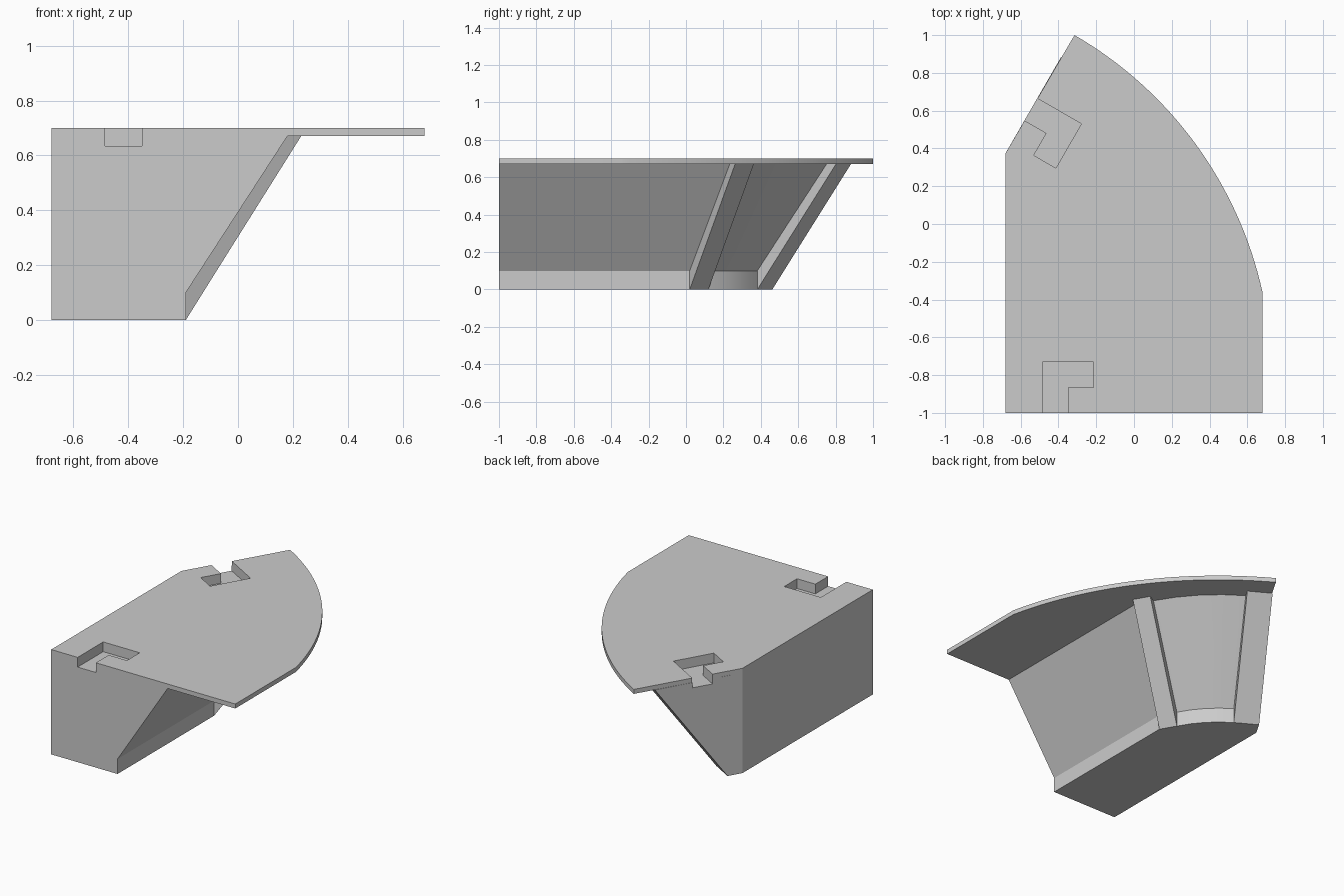
import bpy, bmesh
from math import radians, sin, cos, atan2, hypot, tan
from mathutils import Vector

cube = bpy.data.objects.get("Cube")
if cube:
    bpy.data.objects.remove(cube, do_unlink=True)

grey = bpy.data.materials.new("plain_grey")
grey.use_nodes = True
COLOUR = (0.6, 0.6, 0.6, 1)
grey.diffuse_color = COLOUR
grey.node_tree.nodes["Principled BSDF"].inputs["Base Color"].default_value = COLOUR

TOP, UNDER, KICK = 0.70, 0.67, 0.10
CORNER = Vector((-0.68, 0.375))      # bend in the rear wall
END_DIR = Vector((0.5, 0.866))       # direction of the angled end


def direction(deg):
    return Vector((cos(radians(deg)), sin(radians(deg))))


def loft(name, rings):
    """Closed solid through rings given as (height, outline)."""
    bm = bmesh.new()
    loops = [[bm.verts.new((p[0], p[1], z)) for p in pts] for z, pts in rings]
    n = len(loops[0])
    for low, high in zip(loops, loops[1:]):
        for i in range(n):
            j = (i + 1) % n
            bm.faces.new((low[i], low[j], high[j], high[i]))
    bm.faces.new(loops[0][::-1])
    bm.faces.new(loops[-1])
    bmesh.ops.remove_doubles(bm, verts=bm.verts, dist=0.0005)
    bmesh.ops.recalc_face_normals(bm, faces=bm.faces)
    mesh = bpy.data.meshes.new(name)
    bm.to_mesh(mesh)
    bm.free()
    mesh.materials.append(grey)
    obj = bpy.data.objects.new(name, mesh)
    bpy.context.collection.objects.link(obj)
    return obj


def arc(a, b, sagitta, steps):
    """Points on the arc from a to b, bulging to the right of a->b."""
    chord = b - a
    half = chord.length / 2
    out = Vector((chord.y, -chord.x)).normalized()
    radius = (half * half + sagitta * sagitta) / (2 * sagitta)
    centre = (a + b) / 2 + out * (sagitta - radius)
    sweep = 2 * atan2(half, radius - sagitta)
    start = atan2(a.y - centre.y, a.x - centre.x)
    return [centre + Vector((cos(start + sweep * i / steps),
                             sin(start + sweep * i / steps))) * radius
            for i in range(steps + 1)]


# Top plate with one curved edge
curve = arc(Vector((0.68, -0.36)), Vector((-0.315, 1)), 0.177, 32)
plate_outline = [Vector((-0.68, -1)), Vector((0.68, -1))] + curve + [CORNER]
top_plate = loft("top_plate", [(UNDER, plate_outline), (TOP, plate_outline)])

# Body: stations of (foot point, slope direction, run at kick height, run at top)
PANEL, RIB = (0, 0.427), (0.072, 0.485)
rib_a, rib_b = Vector((-0.19, 0.02)), Vector((-0.248, 0.12))
rib_d = CORNER + END_DIR * 0.1
rib_c = rib_d + Vector((0.866, -0.5)) * 0.16
stations = [(Vector((-0.68, -1)), direction(0), (0, 0)),
            (Vector((-0.19, -1)), direction(0), (0, 0.37)),
            (rib_a, direction(30), PANEL),
            (rib_a, direction(30), RIB),
            (rib_b, direction(30), RIB)]
STEPS = 4
bend = arc(rib_b, rib_c, (rib_c - rib_b).length / 2 * tan(radians(7.5)), STEPS)
stations += [(p, direction(30 + 30 * i / STEPS), PANEL) for i, p in enumerate(bend)]
stations += [(rib_c, direction(60), RIB),
             (rib_d, direction(60), RIB),
             (CORNER, direction(60), (0, 0))]
body = loft("ribbed_body", [
    (0, [p for p, d, run in stations]),
    (KICK, [p + d * run[0] for p, d, run in stations]),
    (UNDER, [p + d * run[1] for p, d, run in stations])])


# Hooked joint slots cut into both ends of the top
def slot(name, origin, along, inward, neck_a, neck_b, hook):
    shape = [(neck_a, -0.05), (neck_a, 0.27), (hook, 0.27),
             (hook, 0.135), (neck_b, 0.135), (neck_b, -0.05)]
    pts = [origin + along * u + inward * v for u, v in shape]
    cutter = loft(name, [(0.635, pts), (0.8, pts)])
    cutter.hide_render = True
    cutter.hide_viewport = True
    cutter.display_type = 'WIRE'
    for target in (top_plate, body):
        mod = target.modifiers.new(name, 'BOOLEAN')
        mod.operation = 'DIFFERENCE'
        mod.solver = 'EXACT'
        mod.object = cutter


slot("front_slot_cutter", Vector((-0.68, -1)), Vector((1, 0)), Vector((0, 1)),
     0.195, 0.33, 0.465)
slot("rear_slot_cutter", CORNER, END_DIR, Vector((0.866, -0.5)),
     0.335, 0.2, 0.065)

# Smooth the curved edges, keep corners sharp
for obj in (top_plate, body):
    bpy.ops.object.select_all(action='DESELECT')
    obj.select_set(True)
    bpy.context.view_layer.objects.active = obj
    bpy.ops.object.shade_smooth_by_angle(angle=radians(20))
